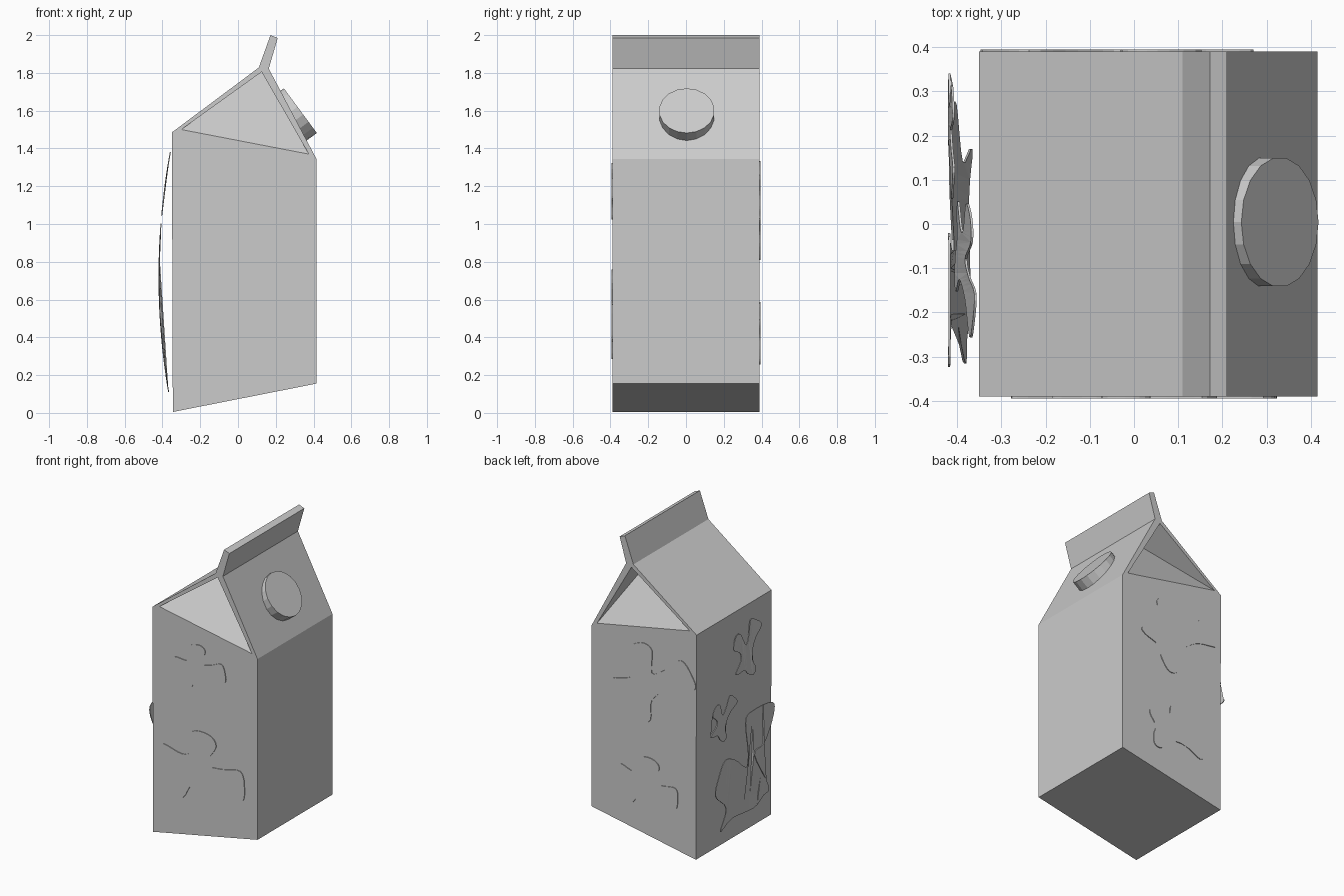
import bpy, bmesh, math
from mathutils import Vector, Matrix

cube = bpy.data.objects.get("Cube")
if cube:
    bpy.data.objects.remove(cube, do_unlink=True)

GREY = (0.6, 0.6, 0.6, 1)
card = bpy.data.materials.new("plain_grey_card")
card.use_nodes = True
card.diffuse_color = GREY
card.node_tree.nodes["Principled BSDF"].inputs["Base Color"].default_value = GREY


def finish(name, bm):
    bmesh.ops.recalc_face_normals(bm, faces=bm.faces)
    mesh = bpy.data.meshes.new(name)
    bm.to_mesh(mesh)
    bm.free()
    mesh.materials.append(card)
    obj = bpy.data.objects.new(name, mesh)
    bpy.context.collection.objects.link(obj)
    return obj


# Carton: slanted profile with folded-in gable ends and a leaning top fin
HALF = 0.39
OUTLINE = dict(bl=(-0.345, 0.005), br=(0.415, 0.155), er=(0.415, 1.345), rr=(0.163, 1.822),
               fr=(0.21, 1.985), fl=(0.172, 2.0), rl=(0.11, 1.828), el=(-0.35, 1.485))
FOLD = dict(a=(-0.30, 1.50), b=(0.375, 1.37), c=(0.125, 1.805))
FOLD_DEPTH = 0.27

bm = bmesh.new()
ends = []
for side in (-1, 1):
    v = {k: bm.verts.new((x, side * HALF, z)) for k, (x, z) in {**OUTLINE, **FOLD}.items()}
    cx, cz = FOLD["c"]
    v["d"] = bm.verts.new((cx, side * (HALF - FOLD_DEPTH), cz))
    for face in ("bl br er el", "el er b a", "er rr c b", "rl el a c", "rl c rr",
                 "rr fr fl rl", "a b d", "b c d", "c a d"):
        bm.faces.new([v[k] for k in face.split()])
    ends.append(v)
ring = list(OUTLINE)
for k, n in zip(ring, ring[1:] + ring[:1]):
    bm.faces.new((ends[0][k], ends[0][n], ends[1][n], ends[1][k]))
finish("carton", bm)

# Screw cap on the right roof slope
axis = Vector((0.804, 0, 0.594))
thick = 0.07
bm = bmesh.new()
bmesh.ops.create_cone(bm, cap_ends=True, segments=18, radius1=0.147, radius2=0.147, depth=thick)
turn = axis.to_track_quat('Z', 'Y').to_matrix().to_4x4()
centre = Vector((0.33, 0.004, 1.60)) - axis * thick / 2
bm.transform(Matrix.Translation(centre) @ turn)
finish("cap", bm)

# Flying bird cut-outs
BIRD = [(-.19, .17), (-.09, .24), (-.01, .21), (-.01, .06), (.09, .11), (.20, .20),
        (.28, .12), (.30, .03), (.12, -.01), (-.01, -.12), (-.02, -.25), (-.09, -.28),
        (-.15, -.21), (-.18, -.13), (-.28, -.09), (-.30, -.05), (-.17, -.01), (-.13, .06)]
TALL_BIRD = [(.30, .34), (.31, .25), (.22, .10), (.12, .06), (.31, -.23), (.26, -.27),
             (.17, -.32), (-.06, -.30), (-.17, -.35), (-.14, -.20), (-.27, -.07), (-.25, .05),
             (-.19, .14), (-.09, .11), (.06, .01), (.02, .31), (.10, .36)]


def smooth(points, steps=4):
    """Closed Catmull-Rom outline through the points."""
    pts = [Vector(p) for p in points]
    n = len(pts)
    out = []
    for i in range(n):
        p0, p1, p2, p3 = (pts[(i + j) % n] for j in (-1, 0, 1, 2))
        for s in range(steps):
            t = s / steps
            out.append(0.5 * (2 * p1 + (p2 - p0) * t + (2 * p0 - 5 * p1 + 4 * p2 - p3) * t**2
                              + (3 * p1 - p0 - 3 * p2 + p3) * t**3))
    return out


def front(u, z, lift):
    return (u, -HALF - lift, z)


def back(u, z, lift):
    return (-u, HALF + lift, z)


def bowed_side(u, z, lift):
    return (-0.416 + 0.06 * ((z - 0.72) / 0.66) ** 2 - lift, -u, z)


def bird(name, shape, place, u, z, size=1, angle=0):
    spin = Matrix.Rotation(math.radians(angle), 2)
    flat = [spin @ p * size + Vector((u, z)) for p in smooth(shape)]
    bm = bmesh.new()
    low = [bm.verts.new(place(p.x, p.y, 0)) for p in flat]
    high = [bm.verts.new(place(p.x, p.y, 0.005)) for p in flat]
    caps = [bm.faces.new(low[::-1]), bm.faces.new(high)]
    for i in range(len(flat)):
        bm.faces.new((low[i - 1], low[i], high[i], high[i - 1]))
    bmesh.ops.triangulate(bm, faces=caps)
    finish(name, bm)


bird("back_upper_bird", BIRD, back, 0.037, 1.09)
bird("back_lower_bird", BIRD, back, 0.0, 0.40, 0.72, -35)
bird("front_upper_bird", BIRD, front, 0.0, 1.17, 0.6, -20)
bird("front_lower_bird", BIRD, front, 0.02, 0.50, 1.0, -30)
bird("side_upper_bird", BIRD, bowed_side, 0.10, 1.22, 0.6, 25)
bird("side_middle_bird", BIRD, bowed_side, -0.20, 0.88, 0.5, 15)
bird("side_large_bird", TALL_BIRD, bowed_side, 0.0, 0.46)
